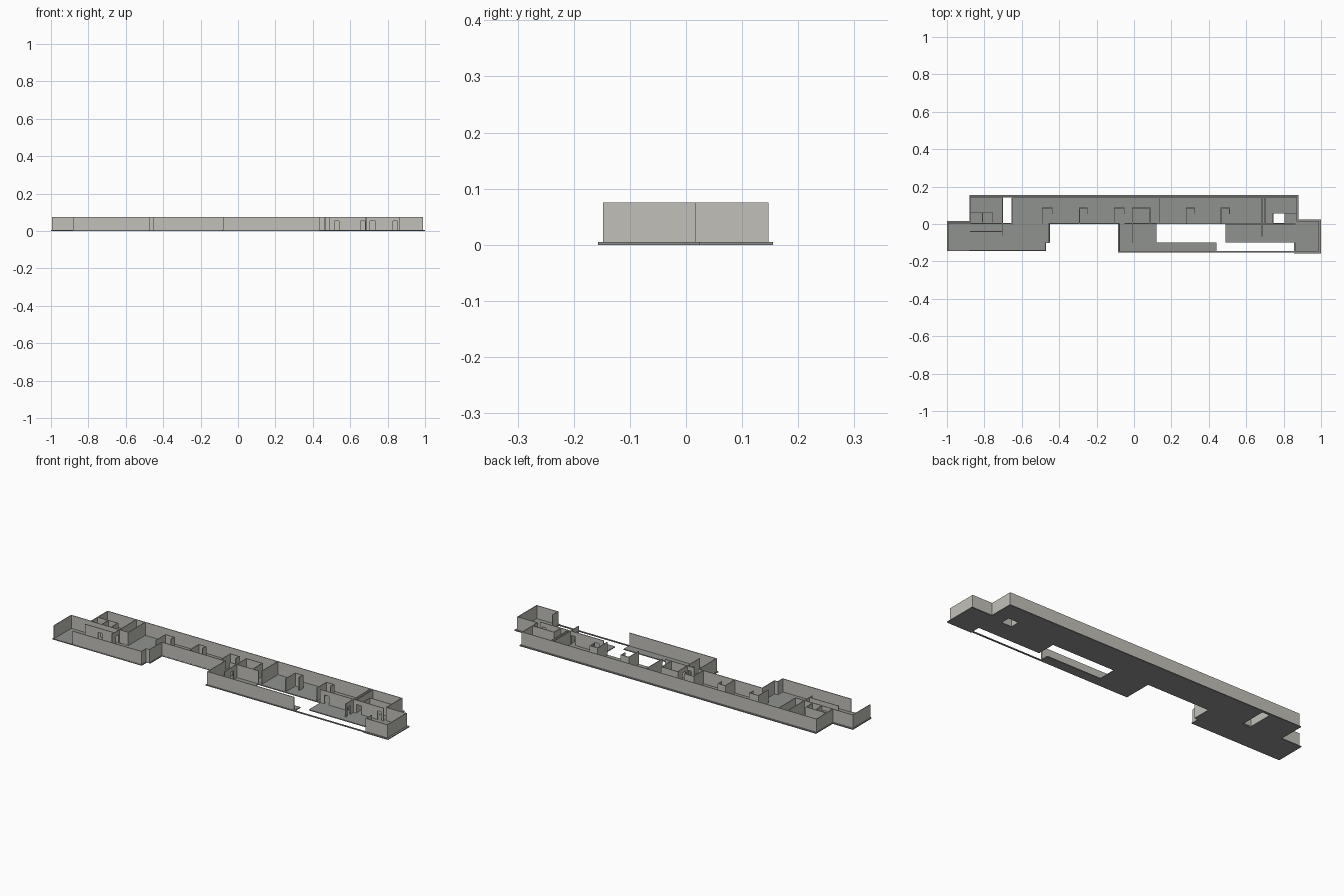
import bpy, bmesh, math
from mathutils import Matrix, Vector


def material(name, rgb):
    m = bpy.data.materials.new(name)
    m.diffuse_color = (*rgb, 1)
    return m


WALL = material("light_grey_wall", (0.54, 0.53, 0.49))
FLOOR = material("dark_grey_floor", (0.28, 0.29, 0.275))
SLAB, TOP, DOOR, T = 0.005, 0.075, 0.052, 0.004


def add_box(bm, x0, x1, y0, y1, z0, z1):
    mat = Matrix.Translation(((x0 + x1) / 2, (y0 + y1) / 2, (z0 + z1) / 2))
    mat = mat @ Matrix.Diagonal((x1 - x0, y1 - y0, z1 - z0, 1))
    bmesh.ops.create_cube(bm, size=1, matrix=mat)


def finish(bm, name, mat):
    me = bpy.data.meshes.new(name)
    bm.to_mesh(me)
    bm.free()
    me.materials.append(mat)
    bpy.context.collection.objects.link(bpy.data.objects.new(name, me))


def wall(bm, axis, at, a, b, doors=()):
    """Straight wall along an axis, with door openings given as (start, end)."""
    def piece(s, e, z0):
        if e - s < 0.0005:
            return
        if axis == 'x':
            add_box(bm, s, e, at - T / 2, at + T / 2, z0, TOP)
        else:
            add_box(bm, at - T / 2, at + T / 2, s, e, z0, TOP)
    pos = a - T / 2
    for d0, d1 in doors:
        piece(pos, d0, SLAB)
        piece(d0, d1, DOOR)   # lintel above the opening
        pos = d1
    piece(pos, b + T / 2, SLAB)


def walls(name, specs):
    bm = bmesh.new()
    for s in specs:
        wall(bm, *s)
    finish(bm, name, WALL)


def floor(name, rects):
    bm = bmesh.new()
    for r in rects:
        add_box(bm, *r, 0, SLAB)
    finish(bm, name, FLOOR)


# Floor slabs, leaving the shafts and courtyard open
floor("main_corridor_floor", [
    (-0.88, -0.70, 0, 0.155), (-0.70, -0.655, 0.145, 0.155),
    (-0.655, 0.745, 0, 0.155), (0.745, 0.805, 0, 0.005),
    (0.745, 0.805, 0.055, 0.155), (0.805, 0.88, 0, 0.155)])
floor("west_wing_floor", [
    (-1, -0.88, -0.145, 0.015), (-0.88, -0.47, -0.145, -0.10),
    (-0.88, -0.45, -0.10, 0)])
floor("east_wing_floor", [
    (-0.085, 0.12, -0.10, 0), (-0.085, 0.44, -0.152, -0.10),
    (0.44, 0.855, -0.152, -0.145), (0.49, 0.855, -0.10, 0),
    (0.855, 1, -0.157, 0), (0.88, 1, 0, 0.025)])

# Outer walls
walls("main_outer_walls", [
    ('x', 0.145, -0.875, 0.87),
    ('y', -0.875, 0.005, 0.145),
    ('y', 0.87, 0.015, 0.145),
    ('x', 0.003, -0.455, -0.078)])
walls("west_wing_outer_walls", [
    ('y', -0.993, -0.14, 0.005),
    ('x', 0.005, -0.993, -0.875),
    ('x', -0.141, -0.88, -0.475),
    ('y', -0.475, -0.141, -0.10),
    ('x', -0.10, -0.475, -0.455),
    ('y', -0.455, -0.10, 0.003)])
walls("east_wing_outer_walls", [
    ('y', -0.078, -0.146, 0.003),
    ('x', -0.146, -0.078, 0.435),
    ('x', -0.146, 0.862, 0.988),
    ('y', 0.988, -0.146, 0.015),
    ('x', 0.015, 0.87, 0.988),
    ('y', 0.862, -0.146, -0.10)])

# Small alcoves along the main corridor
for i, (x0, x1) in enumerate([(-0.49, -0.437), (-0.292, -0.25), (-0.105, -0.052),
                              (0.28, 0.325), (0.465, 0.51)]):
    walls(f"corridor_alcove_{i + 1}", [
        ('y', x0, 0.004, 0.085), ('x', 0.085, x0, x1), ('y', x1, 0.055, 0.085)])

# Room partitions
walls("west_room_partitions", [
    ('x', -0.04, -0.875, -0.705, [(-0.80, -0.775)]),
    ('y', -0.705, -0.06, 0.145, [(-0.03, -0.005)]),
    ('y', -0.652, 0.0, 0.145),
    ('x', 0.003, -0.875, -0.652, [(-0.84, -0.815)]),
    ('y', -0.81, 0.01, 0.06),
    ('x', 0.06, -0.875, -0.755),
    ('y', -0.755, 0.01, 0.06)])
walls("middle_room_partitions", [
    ('x', 0.003, -0.05, 0.118, [(-0.035, -0.012)]),
    ('y', -0.01, -0.10, 0.085, [(-0.05, -0.025), (0.02, 0.045)]),
    ('x', 0.085, -0.01, 0.085),
    ('y', 0.085, 0.004, 0.085),
    ('y', 0.135, 0.01, 0.145)])
walls("east_room_partitions", [
    ('x', 0.0, 0.49, 0.862, [(0.515, 0.54), (0.655, 0.678), (0.705, 0.735), (0.83, 0.853)]),
    ('y', 0.685, -0.065, 0.145, [(-0.055, -0.03)]),
    ('y', 0.70, 0.0, 0.145),
    ('y', 0.742, 0.003, 0.058),
    ('x', 0.058, 0.742, 0.87)])
